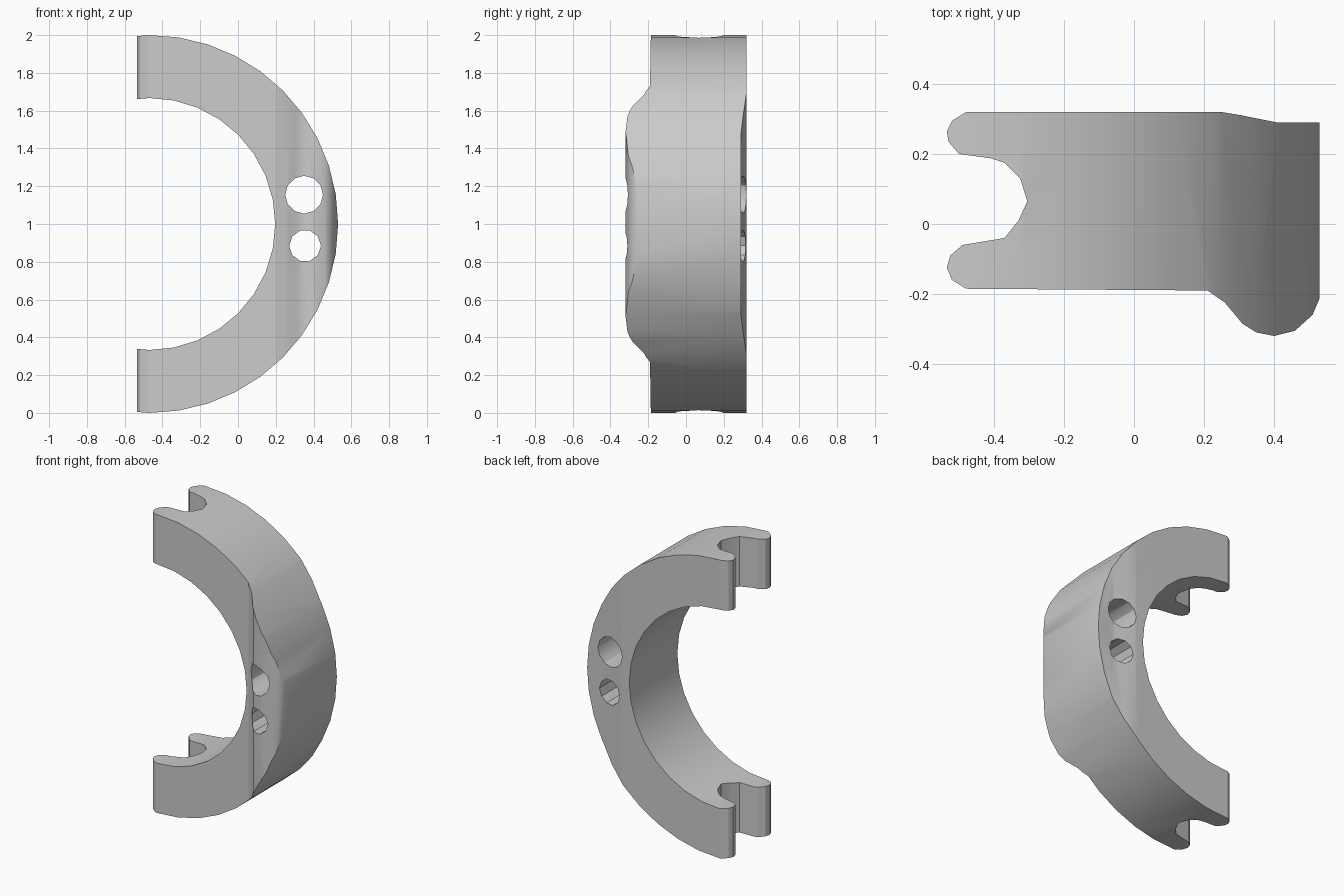
import bpy, bmesh, math
from mathutils import Vector

cube = bpy.data.objects.get("Cube")
if cube:
    bpy.data.objects.remove(cube, do_unlink=True)

grey = bpy.data.materials.new("plain_grey")
grey.use_nodes = True
grey.diffuse_color = (0.6, 0.6, 0.6, 1)
grey.node_tree.nodes["Principled BSDF"].inputs["Base Color"].default_value = (0.6, 0.6, 0.6, 1)

CENTRE_X, CENTRE_Z = -0.47, 1.0


def prism(name, points, offset):
    """Extrude a closed outline of 3D points along an offset."""
    bm = bmesh.new()
    face = bm.faces.new([bm.verts.new(p) for p in points])
    extruded = bmesh.ops.extrude_face_region(bm, geom=[face])
    moved = [v for v in extruded["geom"] if isinstance(v, bmesh.types.BMVert)]
    bmesh.ops.translate(bm, verts=moved, vec=Vector(offset))
    bmesh.ops.recalc_face_normals(bm, faces=bm.faces)
    mesh = bpy.data.meshes.new(name)
    bm.to_mesh(mesh)
    bm.free()
    mesh.materials.append(grey)
    obj = bpy.data.objects.new(name, mesh)
    bpy.context.collection.objects.link(obj)
    return obj


def disc(x, z, radius, sides, y, turn=0.0):
    angles = [turn + math.tau * i / sides for i in range(sides)]
    return [(x + radius * math.cos(a), y, z + radius * math.sin(a)) for a in angles]


def combine(target, tool, operation):
    mod = target.modifiers.new(operation.lower(), 'BOOLEAN')
    mod.operation, mod.object, mod.solver = operation, tool, 'EXACT'
    bpy.context.view_layer.objects.active = target
    bpy.ops.object.modifier_apply(modifier=mod.name)
    bpy.data.objects.remove(tool, do_unlink=True)


# Plan outline: two rounded prongs, a slot, a swollen front and a shallow back recess
outline = [
    (-0.48, 0.32), (0.25, 0.32), (0.31, 0.31), (0.41, 0.29), (0.54, 0.29),
    (0.54, -0.19), (0.51, -0.26), (0.46, -0.305), (0.4, -0.32), (0.35, -0.31),
    (0.31, -0.285), (0.26, -0.225), (0.21, -0.19),
    (-0.48, -0.185), (-0.52, -0.16), (-0.535, -0.125), (-0.525, -0.09), (-0.49, -0.06),
    (-0.37, -0.04), (-0.33, 0.01), (-0.305, 0.065), (-0.325, 0.13), (-0.37, 0.175),
    (-0.41, 0.188), (-0.5, 0.2), (-0.53, 0.235), (-0.535, 0.265), (-0.52, 0.295),
]
clamp = prism("half_ring_clamp", [(x, y, -0.1) for x, y in outline], (0, 0, 2.2))

# Outer curve, round bore and the two through holes
combine(clamp, prism("outer_disc", disc(CENTRE_X, CENTRE_Z, 1.0, 40, -0.5), (0, 1, 0)), 'INTERSECT')
for name, x, z, radius, sides in [
    ("bore", CENTRE_X, CENTRE_Z, 0.667, 32),
    ("large_hole", 0.35, 1.155, 0.1, 12),
    ("small_hole", 0.355, 0.885, 0.084, 10),
]:
    combine(clamp, prism(name, disc(x, z, radius, sides, -0.5), (0, 1, 0)), 'DIFFERENCE')

bpy.ops.object.select_all(action='DESELECT')
clamp.select_set(True)
bpy.context.view_layer.objects.active = clamp
bpy.ops.object.shade_smooth_by_angle(angle=math.radians(30))
